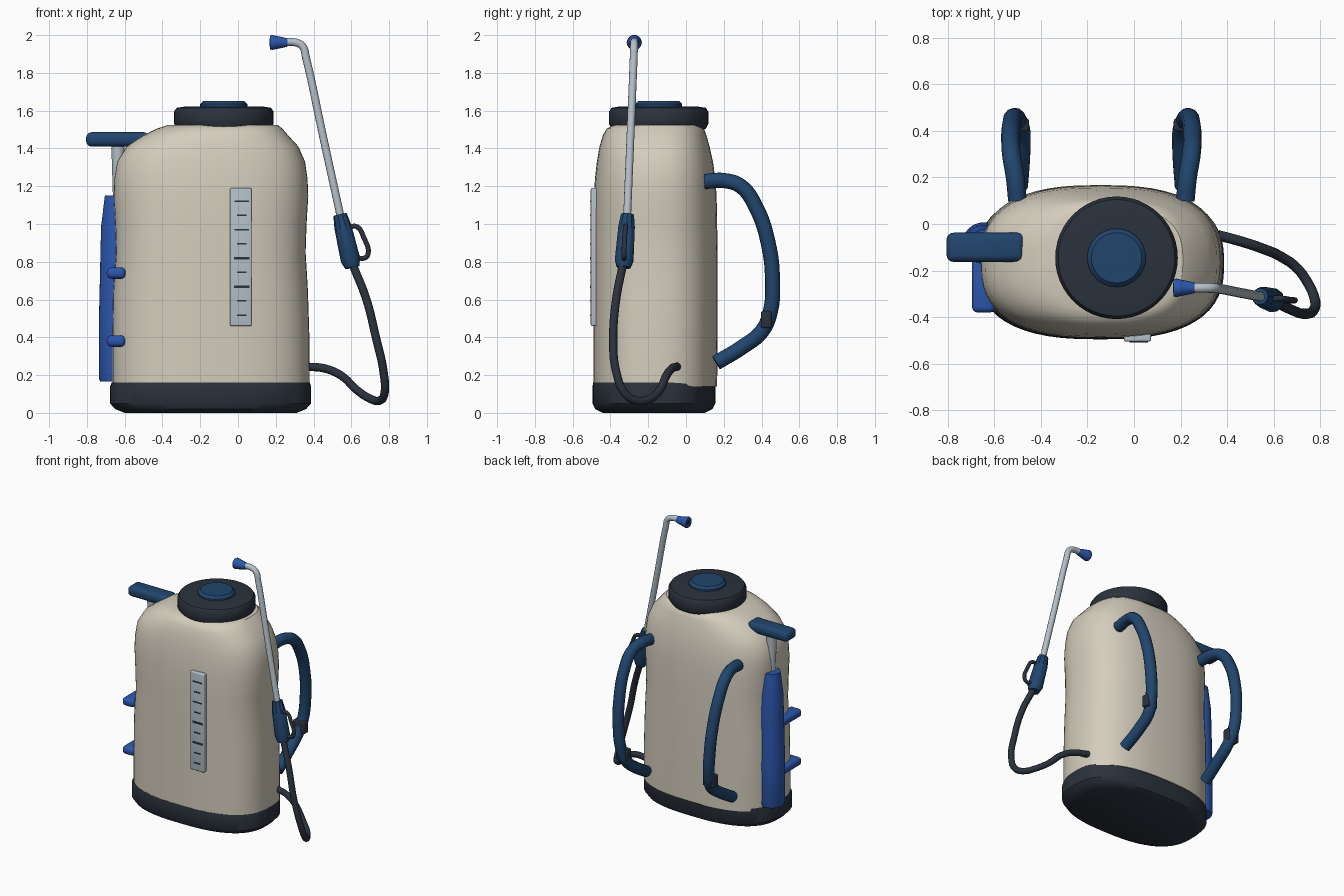
import bpy, bmesh, math
from mathutils import Vector

if "Cube" in bpy.data.objects:
    bpy.data.objects.remove(bpy.data.objects["Cube"], do_unlink=True)


def material(name, rgb):
    m = bpy.data.materials.new(name)
    m.use_nodes = True
    m.diffuse_color = (*rgb, 1)
    m.node_tree.nodes["Principled BSDF"].inputs["Base Color"].default_value = (*rgb, 1)
    return m


CREAM = material("cream plastic", (0.66, 0.61, 0.51))
DARK = material("dark rubber", (0.024, 0.032, 0.046))
NAVY = material("navy plastic", (0.015, 0.06, 0.155))
BLUE = material("bright blue", (0.025, 0.095, 0.42))
GREY = material("pale grey", (0.46, 0.53, 0.58))


def finish(name, mesh, mat, smooth=True):
    mesh.materials.clear()
    mesh.materials.append(mat)
    ob = bpy.data.objects.new(name, mesh)
    bpy.context.collection.objects.link(ob)
    if smooth:
        bpy.ops.object.select_all(action="DESELECT")
        ob.select_set(True)
        bpy.context.view_layer.objects.active = ob
        bpy.ops.object.shade_smooth_by_angle(angle=math.radians(35))
    return ob


def loft(name, rings, mat):
    """Skin a stack of equal rings and cap both ends."""
    bm = bmesh.new()
    loops = [[bm.verts.new(p) for p in ring] for ring in rings]
    n = len(loops[0])
    for a, b in zip(loops, loops[1:]):
        for i in range(n):
            j = (i + 1) % n
            bm.faces.new((a[i], a[j], b[j], b[i]))
    bm.faces.new(loops[0])
    bm.faces.new(loops[-1])
    bmesh.ops.recalc_face_normals(bm, faces=bm.faces)
    mesh = bpy.data.meshes.new(name)
    bm.to_mesh(mesh)
    bm.free()
    return finish(name, mesh, mat)


def oval(x0, x1, y0, y1, z, power=2.6, n=56):
    """Rounded-rectangle ring filling the given bounds."""
    ring = []
    for i in range(n):
        a = math.tau * i / n
        c, s = math.cos(a), math.sin(a)
        u = math.copysign(abs(c) ** (2 / power), c)
        v = math.copysign(abs(s) ** (2 / power), s)
        ring.append(((x0 + x1) / 2 + u * (x1 - x0) / 2,
                     (y0 + y1) / 2 + v * (y1 - y0) / 2, z))
    return ring


def turned(name, start, axis, profile, mat, n=32):
    """Revolve (radius, distance) pairs about an axis."""
    turn = Vector((0, 0, 1)).rotation_difference(Vector(axis))
    rings = [[Vector(start) + turn @ Vector((r * math.cos(math.tau * i / n),
                                             r * math.sin(math.tau * i / n), d))
              for i in range(n)] for r, d in profile]
    return loft(name, rings, mat)


def tube(name, points, radius, mat):
    """Round tube through the points."""
    cu = bpy.data.curves.new(name + " path", "CURVE")
    cu.dimensions = "3D"
    cu.bevel_depth = radius
    cu.bevel_resolution = 4
    cu.resolution_u = 8
    cu.use_fill_caps = True
    sp = cu.splines.new("BEZIER")
    sp.bezier_points.add(len(points) - 1)
    for bp, p in zip(sp.bezier_points, points):
        bp.co = p
        bp.handle_left_type = bp.handle_right_type = "AUTO"
    temp = bpy.data.objects.new(name + " temp", cu)
    bpy.context.collection.objects.link(temp)
    graph = bpy.context.evaluated_depsgraph_get()
    mesh = bpy.data.meshes.new_from_object(temp.evaluated_get(graph))
    bpy.data.objects.remove(temp, do_unlink=True)
    return finish(name, mesh, mat)


def box(name, center, size, mat, bevel=0.0):
    bm = bmesh.new()
    bmesh.ops.create_cube(bm, size=1)
    for v in bm.verts:
        v.co = [c + s * k for c, s, k in zip(center, size, v.co)]
    if bevel:
        bmesh.ops.bevel(bm, geom=bm.edges[:], offset=bevel, segments=4,
                        profile=0.5, affect="EDGES")
    mesh = bpy.data.meshes.new(name)
    bm.to_mesh(mesh)
    bm.free()
    return finish(name, mesh, mat, bool(bevel))


# Tank with a slight waist and sloping shoulders
loft("tank", [oval(*r) for r in (
    (-.665, .38, -.49, .165, .14), (-.665, .378, -.49, .167, .4),
    (-.66, .37, -.49, .167, .65), (-.645, .358, -.49, .167, .85),
    (-.65, .363, -.49, .165, 1.0), (-.658, .372, -.488, .162, 1.15),
    (-.655, .368, -.482, .155, 1.24), (-.64, .355, -.472, .143, 1.33),
    (-.59, .32, -.458, .125, 1.41), (-.5, .265, -.44, .108, 1.47),
    (-.43, .235, -.42, .095, 1.505), (-.37, .21, -.38, .07, 1.525))], CREAM)

# Base
loft("base", [oval(*r) for r in (
    (-.60, .31, -.44, .10, 0), (-.65, .36, -.48, .14, .02),
    (-.677, .387, -.495, .155, .05), (-.677, .387, -.495, .157, .14),
    (-.668, .38, -.491, .162, .162))], DARK)

# Filler cap and button
turned("filler_cap", (-.075, -.145, 1.48), (0, 0, 1),
       ((.2, 0), (.25, .025), (.263, .05), (.263, .115), (.25, .135), (.2, .143)), DARK, 48)
turned("cap_button", (-.075, -.145, 1.61), (0, 0, 1),
       ((.125, 0), (.125, .025), (.108, .042)), NAVY, 40)

# Level gauge and its marks
box("gauge", (.015, -.487, .825), (.115, .035, .73), GREY, .008)
for i in range(9):
    wide, tall = ((.08, .013) if i in (2, 4) else (.075, .008) if i in (6, 8) else (.05, .008))
    box(f"gauge_mark_{i + 1}", (.02, -.505, .517 + i * .0755), (wide, .006, tall), DARK)

# Pump cylinder, rod, lever and brackets
turned("pump_cylinder", (-.645, -.085, .165), (0, 0, 1),
       ((.085, 0), (.092, .02), (.092, .3), (.085, .6), (.08, .82), (.06, .985)), BLUE)
turned("pump_rod", (-.635, -.1, 1.1), (0, 0, 1), ((.026, 0), (.036, .33)), GREY, 20)
box("pump_lever", (-.637, -.1, 1.448), (.335, .125, .076), NAVY, .03)
for side, z in (("lower", .38), ("upper", .74)):
    box(side + "_pump_bracket", (-.645, -.24, z), (.1, .28, .06), BLUE, .025)

# Shoulder straps with buckles, mirrored about the tank centre
for side, s in (("left", 1), ("right", -1)):
    path = ((.36, .10, 1.225), (.37, .2, 1.23), (.385, .29, 1.2), (.39, .37, 1.09),
            (.385, .435, .9), (.375, .458, .7), (.36, .445, .53), (.345, .40, .43),
            (.345, .3, .35), (.355, .16, .265))
    tube(side + "_strap", [(-.14 + s * x, y, z) for x, y, z in path], .04, NAVY)
    box(side + "_buckle", (-.14 + s * .358, .425, .495), (.095, .055, .09), DARK, .01)

# Hose
tube("hose", ((.36, -.048, .245), (.46, -.075, .235), (.55, -.105, .195), (.63, -.14, .12),
              (.70, -.19, .075), (.75, -.26, .065), (.775, -.32, .1), (.77, -.37, .22),
              (.73, -.385, .4), (.68, -.37, .6), (.605, -.333, .79)), .022, DARK)

# Spray wand: grip, trigger, pipe and nozzle
turned("grip", (.605, -.33, .77), (-.065, .02, .28),
       ((.038, 0), (.052, .04), (.046, .22), (.036, .288)), NAVY, 10)
tube("trigger", ((.585, -.32, .985), (.63, -.32, .985), (.665, -.325, .93),
                 (.688, -.328, .84), (.67, -.328, .82), (.6, -.328, .835)), .013, DARK)
tube("wand_pipe", ((.545, -.312, 1.03), (.45, -.294, 1.465), (.36, -.277, 1.88),
                   (.342, -.275, 1.94), (.305, -.274, 1.961), (.23, -.274, 1.961)), .021, GREY)
turned("nozzle", (.262, -.274, 1.961), (-1, 0, 0),
       ((.022, 0), (.027, .02), (.035, .06), (.04, .082), (.036, .092)), BLUE, 20)
turned("nozzle_opening", (.172, -.274, 1.961), (-1, 0, 0), ((.02, 0), (.02, .004)), DARK, 16)
